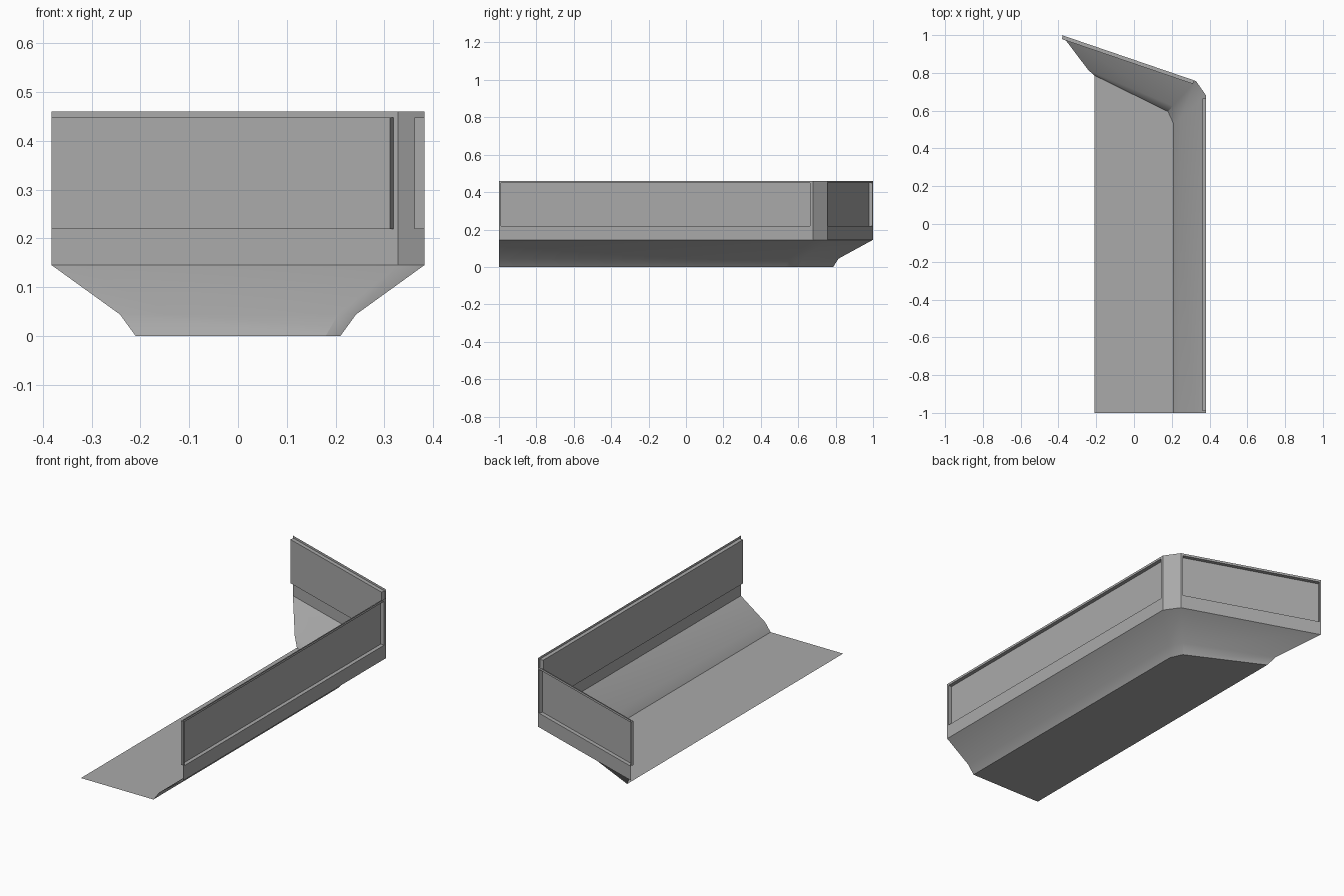
import bpy, bmesh, math
from mathutils import Vector

cube = bpy.data.objects.get("Cube")
if cube:
    bpy.data.objects.remove(cube, do_unlink=True)

grey = bpy.data.materials.new("plain grey")
grey.use_nodes = True
colour = (0.4, 0.4, 0.4, 1)
grey.diffuse_color = colour
grey.node_tree.nodes["Principled BSDF"].inputs["Base Color"].default_value = colour

bm = bmesh.new()


def ring(points, z):
    return [bm.verts.new((x, y, z)) for x, y in points]


# Outline of the hull at each level, from the front end round to the back end
floor_edge = ring([(0.21, -1), (0.21, 0.53), (0.18, 0.595), (-0.21, 0.787)], 0)
bend = ring([(0.242, -1), (0.242, 0.555), (0.205, 0.625), (-0.242, 0.815)], 0.044)
wall_path = [(0.382, -1), (0.382, 0.68), (0.328, 0.757), (-0.382, 1)]
wall_foot = ring(wall_path, 0.145)
wall_top = ring(wall_path, 0.46)

# Floor
corner = bm.verts.new((-0.21, -1, 0))
bm.faces.new([corner] + floor_edge[::-1][:3] + [floor_edge[0]])

# Sloping skirt and upright walls
walls = []
for low, high in ((floor_edge, bend), (bend, wall_foot), (wall_foot, wall_top)):
    for i in range(3):
        face = bm.faces.new((low[i], low[i + 1], high[i + 1], high[i]))
        if low is wall_foot:
            walls.append(face)


# Recessed panel with a narrow frame, open to the outside
def recess(face, margin_a, margin_b, bottom=0.219, top=0.448, depth=0.02):
    corners = list(face.verts)
    a, b = corners[0].co, corners[1].co
    along = (b - a).normalized()
    inward = Vector((-along.y, along.x, 0))
    start, end = a + along * margin_a, b - along * margin_b
    rim = [bm.verts.new((p.x, p.y, z)) for p, z in
           ((start, bottom), (end, bottom), (end, top), (start, top))]
    back = [bm.verts.new(v.co + inward * depth) for v in rim]
    bm.faces.remove(face)
    for i in range(4):
        j = (i + 1) % 4
        bm.faces.new((corners[i], corners[j], rim[j], rim[i]))
        bm.faces.new((rim[i], rim[j], back[j], back[i]))
    bm.faces.new(back)


recess(walls[0], 0.01, 0.016)
recess(walls[2], 0.01, 0.006)

mesh = bpy.data.meshes.new("balcony_shell")
bm.to_mesh(mesh)
bm.free()
mesh.materials.append(grey)
shell = bpy.data.objects.new("balcony_shell", mesh)
bpy.context.collection.objects.link(shell)

# Soft bend in the skirt, crisp edges elsewhere
bpy.context.view_layer.objects.active = shell
shell.select_set(True)
bpy.ops.object.shade_smooth_by_angle(angle=math.radians(30))
